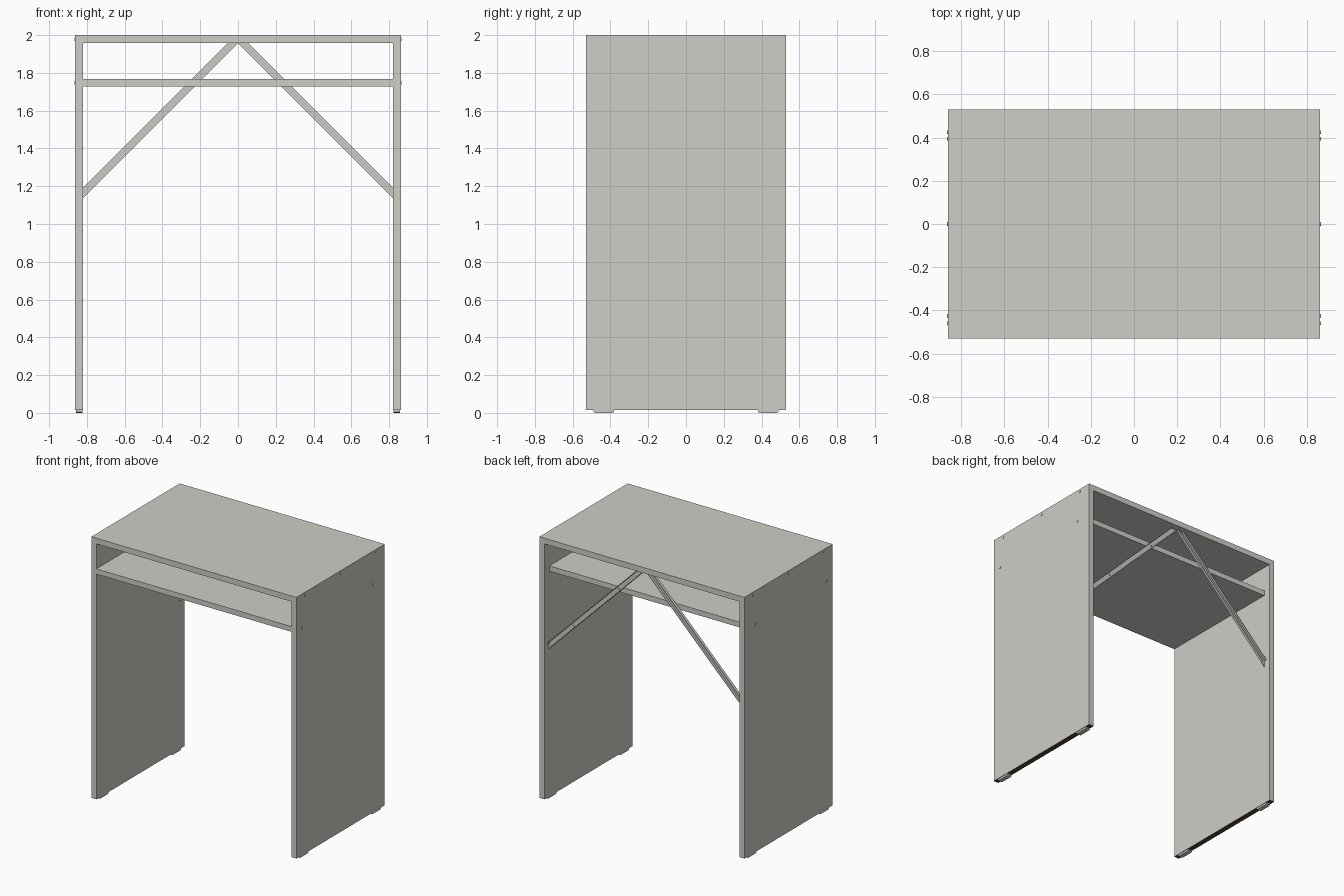
import bpy, bmesh
from math import pi
from mathutils import Matrix

cube = bpy.data.objects.get("Cube")
if cube:
    bpy.data.objects.remove(cube, do_unlink=True)


def material(name, colour):
    m = bpy.data.materials.new(name)
    m.use_nodes = True
    m.diffuse_color = (*colour, 1)
    m.node_tree.nodes["Principled BSDF"].inputs["Base Color"].default_value = (*colour, 1)
    return m


GREY = material("pale grey", (0.62, 0.62, 0.58))
BROWN = material("dark brown", (0.09, 0.05, 0.03))
METAL = material("metal grey", (0.6, 0.6, 0.57))


def finish(name, bm, *mats):
    bmesh.ops.recalc_face_normals(bm, faces=bm.faces)
    mesh = bpy.data.meshes.new(name)
    bm.to_mesh(mesh)
    bm.free()
    for m in mats:
        mesh.materials.append(m)
    obj = bpy.data.objects.new(name, mesh)
    bpy.context.collection.objects.link(obj)
    return obj


def add_prism(bm, points, low, high, axis):
    """Extrude a profile given as (horizontal, z) along the axis x or y."""
    place = (lambda a, z, d: (d, a, z)) if axis == "x" else (lambda a, z, d: (a, d, z))
    face = bm.faces.new([bm.verts.new(place(a, z, low)) for a, z in points])
    new = bmesh.ops.extrude_face_region(bm, geom=[face])["geom"]
    for v in new:
        if isinstance(v, bmesh.types.BMVert):
            v.co["xyz".index(axis)] = high


def box(name, x, y, z, *mats):
    bm = bmesh.new()
    profile = [(x[0], z[0]), (x[1], z[0]), (x[1], z[1]), (x[0], z[1])]
    add_prism(bm, profile, y[0], y[1], "y")
    return finish(name, bm, *mats)


def add_disc(bm, centre, axis, radius, depth):
    turn = Matrix.Rotation(pi / 2, 4, "Y" if axis == "x" else "X")
    bmesh.ops.create_cone(bm, cap_ends=True, segments=12, radius1=radius, radius2=radius,
                          depth=depth, matrix=Matrix.Translation(centre) @ turn)


OUT, IN, DEEP = 0.862, 0.82, 0.53
BASE, UNDER, TOP = 0.015, 1.957, 2.0
SHELF_BACK = 0.47

# Top panel and shelf
box("top_panel", (-IN, IN), (-DEEP, DEEP), (UNDER, TOP), GREY)
box("shelf", (-IN, IN), (-DEEP, SHELF_BACK), (1.727, 1.767), GREY)

for s, side in ((1, "left"), (-1, "right")):
    # Side panel with a raw underside
    panel = box(side + "_side_panel", sorted((s * IN, s * OUT)), (-DEEP, DEEP),
                (BASE, TOP), GREY, BROWN)
    for p in panel.data.polygons:
        p.material_index = int(p.normal.z < -0.5)

    # Gliding feet
    for e, end in ((-1, "front"), (1, "back")):
        bm = bmesh.new()
        profile = [(e * 0.38, BASE), (e * 0.49, BASE), (e * 0.49, 0.005),
                   (e * 0.48, 0), (e * 0.39, 0), (e * 0.38, 0.005)]
        add_prism(bm, profile, s * 0.823, s * 0.858, "x")
        finish(f"{side}_{end}_foot", bm, METAL)

    # Screw heads through the side into the top and the shelf
    bm = bmesh.new()
    for y, z in ((-0.425, 1.978), (0, 1.978), (0.425, 1.978), (-0.46, 1.747), (0.395, 1.747)):
        add_disc(bm, (s * OUT, y, z), "x", 0.009, 0.007)
    finish(side + "_side_screws", bm, METAL)

    # Diagonal channel brace: web and two flanges, mitred at both ends
    bm = bmesh.new()
    lower, upper, wall = UNDER, 2.012, 0.006

    def strip(c0, c1, y0, y1, end):
        pts = [(end, c0 - end), (end, c1 - end), (c1 - UNDER, UNDER), (c0 - UNDER, UNDER)]
        add_prism(bm, [(s * x, z) for x, z in pts], y0, y1, "y")

    strip(lower, upper, SHELF_BACK, SHELF_BACK + 0.005, IN)
    strip(lower, lower + wall, SHELF_BACK, SHELF_BACK + 0.022, 0.79)
    strip(upper - wall, upper, SHELF_BACK, SHELF_BACK + 0.022, IN)
    finish(side + "_brace", bm, METAL)

    # Brace screws
    bm = bmesh.new()
    for x in (0.237, 0.62):
        z = (lower + upper) / 2 - x
        add_disc(bm, (s * x, SHELF_BACK + 0.003, z), "y", 0.01, 0.012)
    finish(side + "_brace_screws", bm, METAL)
